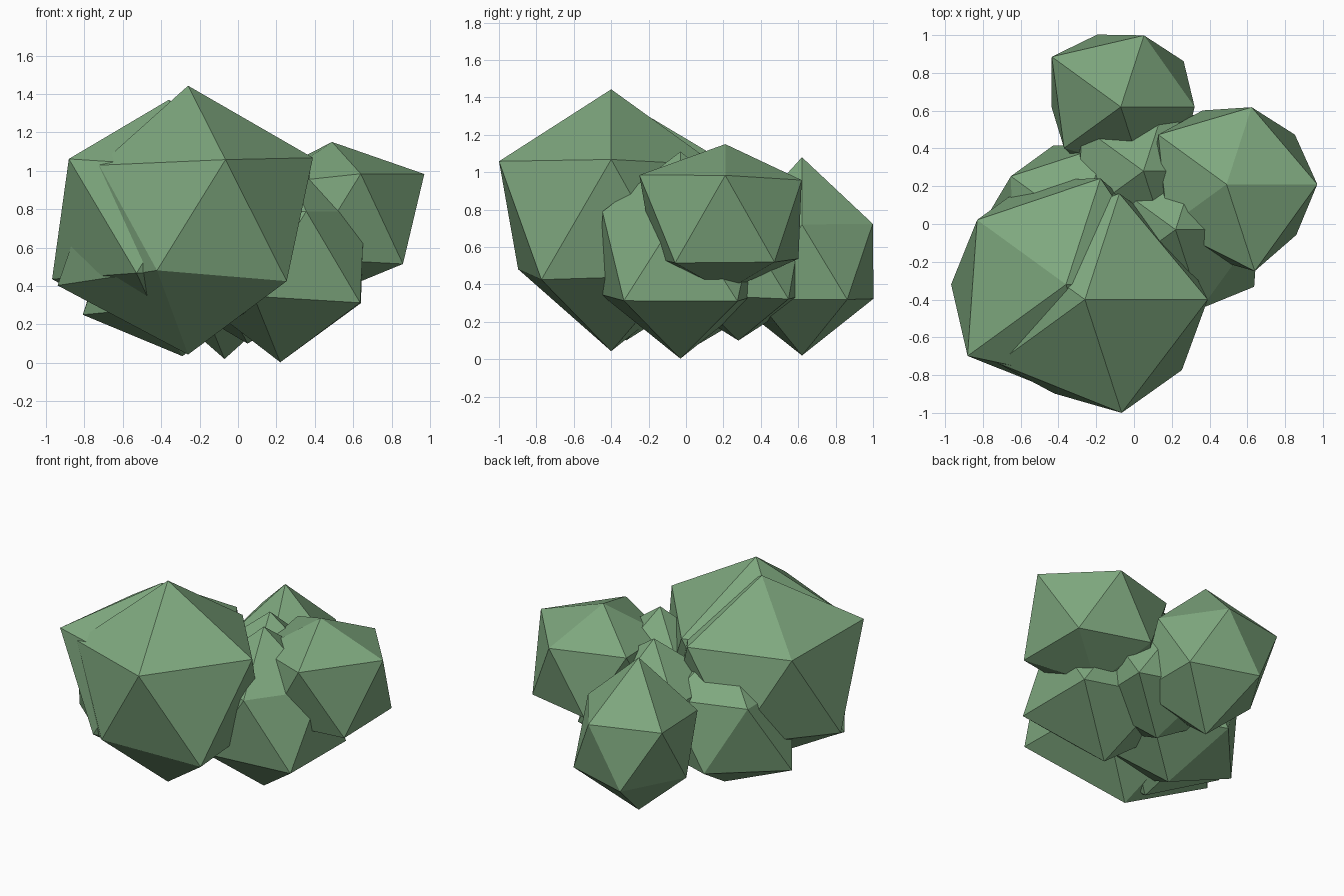
import bpy, bmesh, math
from mathutils import Vector

leaf = bpy.data.materials.new("leaf_green")
leaf.diffuse_color = (0.21, 0.39, 0.21, 1.0)


def ring_order(v):
    # bottom pole, lower ring, upper ring, top pole; each ring counter-clockwise
    angle = math.degrees(math.atan2(v.co.y, v.co.x)) % 359.9
    return (round(v.co.z, 2), round(angle) if abs(v.co.z) < 0.9 else 0)


def leaf_clump(name, centre, radii):
    """Icosahedron whose corners are pushed in or out along their own direction."""
    bm = bmesh.new()
    bmesh.ops.create_icosphere(bm, subdivisions=1, radius=1.0)
    for v, r in zip(sorted(bm.verts, key=ring_order), radii):
        v.co = v.co.normalized() * r
    mesh = bpy.data.meshes.new(name)
    bm.to_mesh(mesh)
    bm.free()
    mesh.materials.append(leaf)
    obj = bpy.data.objects.new(name, mesh)
    obj.location = Vector(centre)
    bpy.context.collection.objects.link(obj)


# bottom, lower ring (36, 108, 180, 252, 324 deg), upper ring (0, 72, 144, 216, 288 deg), top
leaf_clump("front_large_clump", (-0.26, -0.40, 0.743),
           (0.70, 0.66, 0.62, 0.76, 0.585, 0.71, 0.727, 0.66, 0.60, 0.64, 0.705, 0.70))
leaf_clump("left_large_clump", (-0.36, -0.32, 0.74),
           (0.64, 0.62, 0.65, 0.68, 0.61, 0.60, 0.62, 0.66, 0.65, 0.72, 0.62, 0.63))
leaf_clump("right_upper_clump", (0.49, 0.21, 0.743),
           (0.38, 0.50, 0.46, 0.45, 0.45, 0.51, 0.537, 0.48, 0.50, 0.43, 0.54, 0.407))
leaf_clump("back_clump", (-0.07, 0.62, 0.525),
           (0.505, 0.46, 0.45, 0.41, 0.45, 0.46, 0.437, 0.445, 0.505, 0.415, 0.40, 0.555))
leaf_clump("right_lower_clump", (0.22, -0.03, 0.57),
           (0.567, 0.58, 0.50, 0.50, 0.50, 0.575, 0.49, 0.48, 0.48, 0.48, 0.49, 0.54))
leaf_clump("centre_clump", (0.05, 0.28, 0.55),
           (0.45, 0.51, 0.45, 0.46, 0.46, 0.46, 0.47, 0.40, 0.45, 0.48, 0.47, 0.50))
leaf_clump("left_lower_clump", (-0.29, -0.01, 0.51),
           (0.475, 0.50, 0.50, 0.58, 0.50, 0.50, 0.50, 0.50, 0.50, 0.48, 0.50, 0.50))
